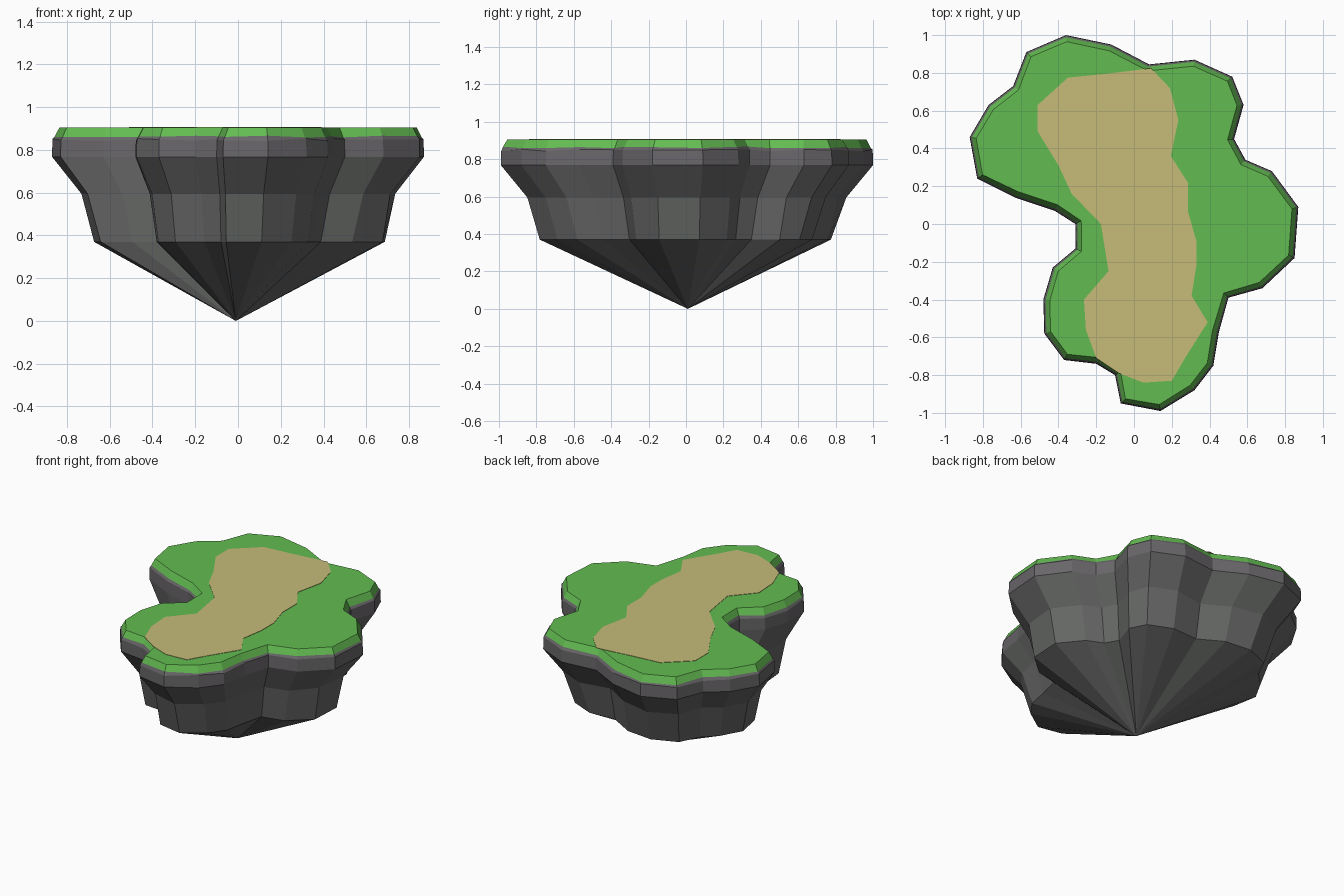
import bpy, bmesh, random
from mathutils import Vector

if "Cube" in bpy.data.objects:
    bpy.data.objects.remove(bpy.data.objects["Cube"])

random.seed(4)

# Island coastline and sand path, seen from above (clockwise)
COAST = [(-.36, 1), (-.12, .95), (.08, .845), (.32, .87), (.52, .78), (.58, .63),
         (.53, .45), (.59, .34), (.73, .28), (.87, .09), (.85, -.18), (.68, -.34),
         (.50, -.39), (.45, -.57), (.42, -.75), (.32, -.88), (.14, -.99), (-.07, -.95),
         (-.10, -.80), (-.20, -.74), (-.37, -.72), (-.475, -.58), (-.48, -.40),
         (-.43, -.23), (-.31, -.13), (-.31, 0), (-.42, .07), (-.63, .14), (-.83, .24),
         (-.87, .46), (-.77, .63), (-.64, .73), (-.57, .91)]
SAND = [(-.51, .63), (-.35, .775), (-.15, .795), (.09, .825), (.19, .72), (.235, .55),
        (.195, .36), (.285, .22), (.285, .07), (.33, -.09), (.33, -.22), (.305, -.38),
        (.39, -.52), (.27, -.71), (.20, -.83), (.05, -.84), (-.08, -.79), (-.20, -.71),
        (-.255, -.56), (-.265, -.40), (-.135, -.25), (-.175, 0), (-.33, .16),
        (-.40, .31), (-.51, .49)]


def material(name, rgb):
    m = bpy.data.materials.new(name)
    m.diffuse_color = (*rgb, 1)
    m.use_nodes = True
    m.node_tree.nodes["Principled BSDF"].inputs["Base Color"].default_value = m.diffuse_color
    return m


GRASS = material("grass green", (.125, .50, .083))
SANDY = material("sand", (.57, .505, .19))
ROCK = material("rock grey", (.130, .135, .130))
RIM = material("rim grey", (.140, .133, .140))


def ring(z, scale=1.0, inset=0.0, jitter=0.0, zjit=0.0):
    """Coastline scaled, moved inward along its normals and roughened."""
    pts = [Vector(p) for p in COAST]
    out = []
    for i, p in enumerate(pts):
        a = (p - pts[i - 1]).normalized()
        b = (pts[(i + 1) % len(pts)] - p).normalized()
        t = (a + b).normalized()
        q = (p + Vector((t.y, -t.x)) * inset) * scale * (1 + random.uniform(-jitter, jitter))
        out.append((q.x, q.y, z + random.uniform(-zjit, zjit)))
    return out


def loft(name, rings, mats, cap=False, apex=None, mat_rule=None):
    """Skin a stack of rings, with an optional flat cap and a bottom point."""
    bm = bmesh.new()
    loops = [[bm.verts.new(p) for p in r] for r in rings]
    n = len(loops[0])
    for k, (up, lo) in enumerate(zip(loops, loops[1:])):
        for i in range(n):
            j = (i + 1) % n
            bm.faces.new((up[i], up[j], lo[j], lo[i])).material_index = mat_rule(k) if mat_rule else 0
    if cap:
        bm.faces.new(loops[0][::-1])
    if apex:
        tip = bm.verts.new(apex)
        for i in range(n):
            bm.faces.new((loops[-1][i], loops[-1][(i + 1) % n], tip))
    for f in bm.faces:
        f.normal_update()
    me = bpy.data.meshes.new(name)
    bm.to_mesh(me)
    bm.free()
    for m in mats:
        me.materials.append(m)
    ob = bpy.data.objects.new(name, me)
    bpy.context.collection.objects.link(ob)
    return ob


# Shared seam between turf and rock
seam = ring(.863, inset=.012, zjit=.005)

# Grass turf: flat top with a bevelled edge
loft("grass_turf", [ring(.905, inset=.035), seam], [GRASS], cap=True)

# Rock body: rim bands, tapering cliffs, then a point at the bottom
loft("rock_body",
     [seam, ring(.848, inset=.002, zjit=.006), ring(.768),
      ring(.595, scale=.85, jitter=.015), ring(.37, scale=.785, jitter=.015)],
     [ROCK, RIM], apex=(-.01, .01, 0), mat_rule=lambda k: 1 if k < 2 else 0)

# Sand path: very thin plate lying on the turf
loft("sand_path", [[(x, y, .9075) for x, y in SAND],
                   [(x, y, .904) for x, y in SAND]], [SANDY], cap=True)

# Fix face directions: clockwise rings are wound so that caps look up
for ob in bpy.context.collection.objects:
    bm = bmesh.new()
    bm.from_mesh(ob.data)
    bmesh.ops.recalc_face_normals(bm, faces=bm.faces)
    top = max(bm.faces, key=lambda f: f.calc_center_median().z)
    if ob.name != "rock_body" and top.normal.z < 0:
        bmesh.ops.reverse_faces(bm, faces=bm.faces)
    if ob.name == "rock_body" and min(bm.faces, key=lambda f: f.calc_center_median().z).normal.z > 0:
        bmesh.ops.reverse_faces(bm, faces=bm.faces)
    bm.to_mesh(ob.data)
    bm.free()
